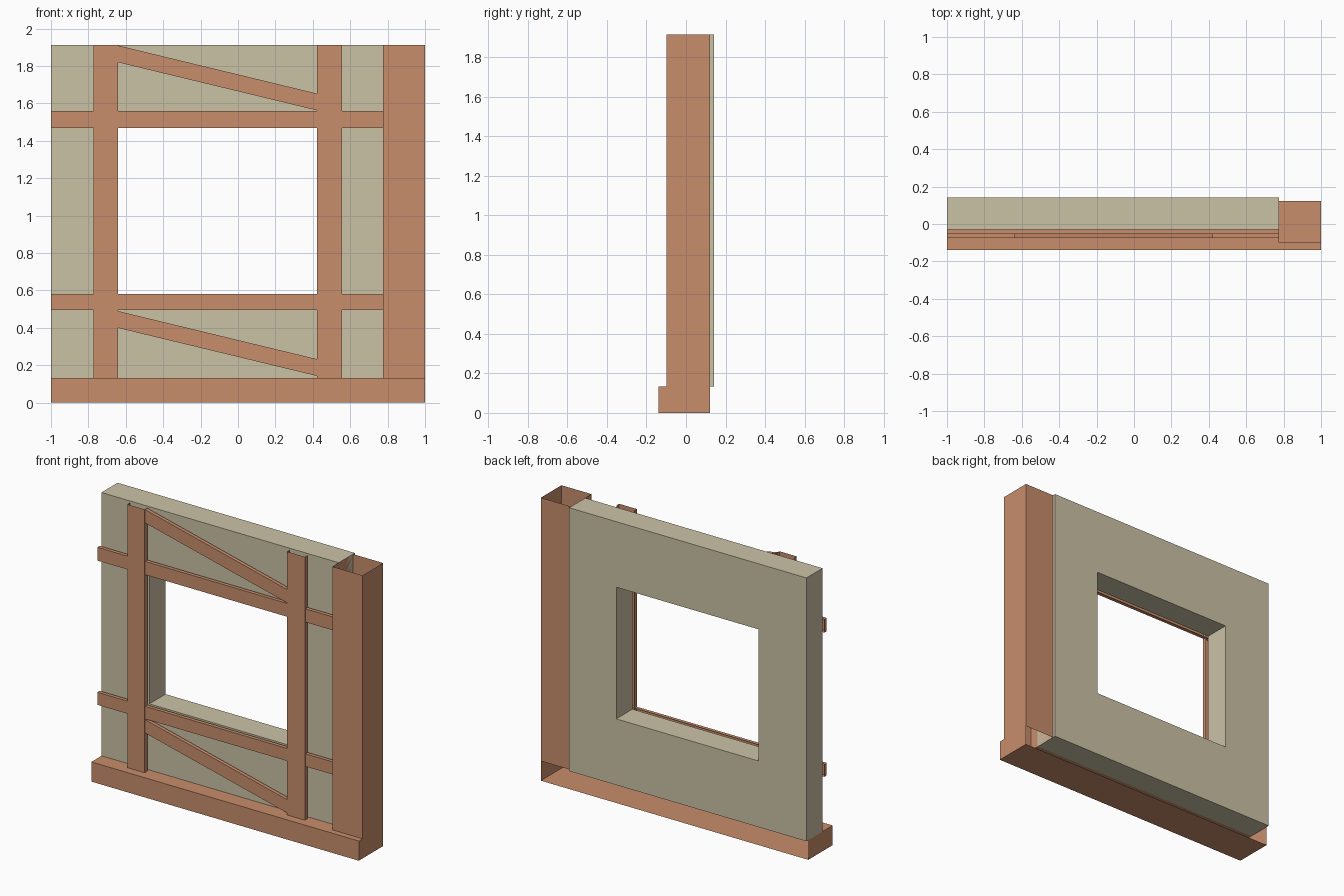
import bpy, bmesh

if "Cube" in bpy.data.objects:
    bpy.data.objects.remove(bpy.data.objects["Cube"])


def material(name, color):
    m = bpy.data.materials.new(name)
    m.diffuse_color = (*color, 1)
    m.use_nodes = True
    m.node_tree.nodes["Principled BSDF"].inputs["Base Color"].default_value = m.diffuse_color
    return m


TIMBER = material("timber", (0.58, 0.27, 0.15))
PLASTER = material("plaster", (0.60, 0.54, 0.38))


def finish(name, bm, mat):
    me = bpy.data.meshes.new(name)
    bm.to_mesh(me)
    bm.free()
    me.materials.append(mat)
    ob = bpy.data.objects.new(name, me)
    bpy.context.collection.objects.link(ob)
    return ob


def prism(name, outline, y0, y1, mat=TIMBER, skip=(), back=False):
    """Counter-clockwise x,z outline extruded from y0 to y1; skip lists open sides."""
    bm = bmesh.new()
    f = [bm.verts.new((x, y0, z)) for x, z in outline]
    b = [bm.verts.new((x, y1, z)) for x, z in outline]
    n = len(f)
    bm.faces.new(f)
    if back:
        bm.faces.new(b[::-1])
    for i in range(n):
        if i not in skip:
            j = (i + 1) % n
            bm.faces.new((f[i], b[i], b[j], f[j]))
    return finish(name, bm, mat)


def rect(x0, x1, z0, z1):
    return [(x0, z0), (x1, z0), (x1, z1), (x0, z1)]


XL, XR = -1.0, 0.775          # panel ends
WL, WR = -0.642, 0.422        # window sides
WB, WT = 0.58, 1.47           # window bottom and top
BASE, TOP = 0.133, 1.913

# Plaster wall with a window opening
bm = bmesh.new()
rings = [[bm.verts.new((x, y, z)) for x, z in rect(*r)]
         for y in (-0.03, 0.142)
         for r in ((XL, XR, BASE, TOP), (WL, WR, WB, WT))]
fo, fi, bo, bi = rings
for i in range(4):
    j = (i + 1) % 4
    bm.faces.new((fo[i], fo[j], fi[j], fi[i]))
    bm.faces.new((bo[j], bo[i], bi[i], bi[j]))
    bm.faces.new((fo[i], bo[i], bo[j], fo[j]))
    bm.faces.new((fi[j], bi[j], bi[i], fi[i]))
finish("plaster_wall", bm, PLASTER)

# Ground beam: hollow, open at the back, its top stopping at the wall
bm = bmesh.new()
f = [bm.verts.new((x, -0.138, z)) for x, z in rect(-1, 1, 0, BASE)]
b = [bm.verts.new((x, 0.122, z)) for x, z in rect(-1, 1, 0, BASE)]
t = [bm.verts.new((x, -0.03, BASE)) for x in (XR, XL)]
p = [bm.verts.new((x, -0.098, BASE)) for x in (1, XR)]
bm.faces.new(f)
bm.faces.new((f[0], b[0], b[1], f[1]))
bm.faces.new((f[1], b[1], b[2], p[0], f[2]))
bm.faces.new((f[3], b[3], b[0], f[0]))
bm.faces.new((f[2], p[0], p[1], t[0], t[1], f[3]))
finish("ground_beam", bm, TIMBER)

# Corner post: four walls, open top and bottom
prism("corner_post", rect(XR, 1, BASE, TOP), -0.098, 0.122, skip=(0, 2), back=True)

# Studs beside the window, open at the ends
for side, x0, x1 in (("left", -0.772, WL), ("right", WR, 0.556)):
    prism(side + "_stud", rect(x0, x1, BASE, TOP), -0.08, -0.05, skip=(0, 2))

# Horizontal rails above and below the window
for place, z0, z1 in (("lower", 0.495, WB), ("upper", WT, 1.56)):
    prism(place + "_rail", rect(XL, XR, z0, z1), -0.075, -0.05)

# Slanted braces
for place, z in (("lower", 0.49), ("upper", 1.91)):
    drop, h = 0.257, 0.09
    prism(place + "_brace",
          [(WL, z - h), (WR, z - drop - h), (WR, z - drop), (WL, z)],
          -0.075, -0.05, skip=(1, 3))
